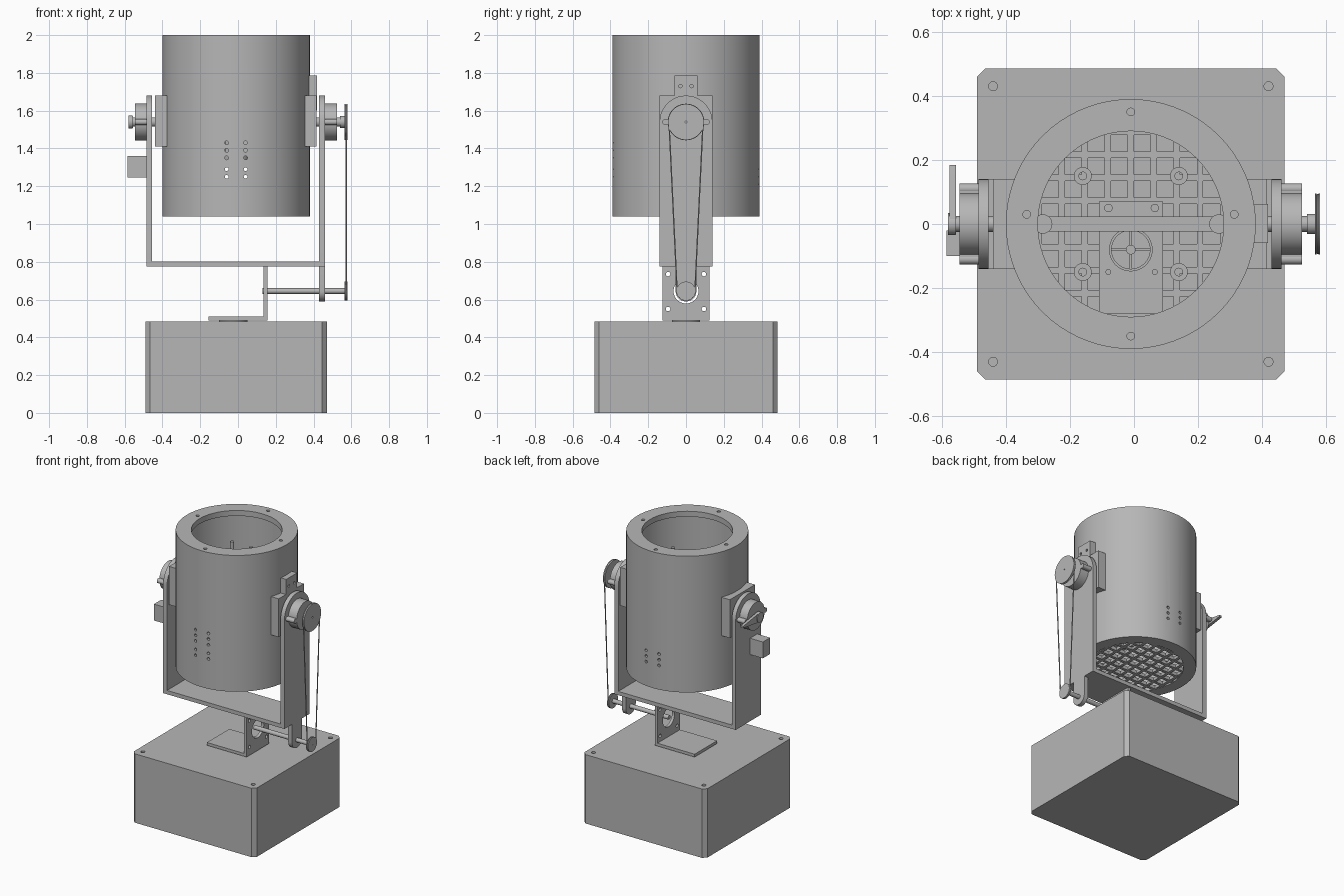
import bpy, bmesh, math
from mathutils import Vector

if "Cube" in bpy.data.objects:
    bpy.data.objects.remove(bpy.data.objects["Cube"], do_unlink=True)

grey = bpy.data.materials.new("plain_grey")
grey.use_nodes = True
grey.diffuse_color = (0.47, 0.47, 0.47, 1)
grey.node_tree.nodes["Principled BSDF"].inputs["Base Color"].default_value = (0.47, 0.47, 0.47, 1)

CX = -0.01          # barrel centre
AXLE = 1.54         # tilt axis height
SHAFT = 0.645       # drive shaft height


def finish(name, bm):
    bmesh.ops.recalc_face_normals(bm, faces=bm.faces)
    mesh = bpy.data.meshes.new(name)
    bm.to_mesh(mesh)
    bm.free()
    mesh.materials.append(grey)
    ob = bpy.data.objects.new(name, mesh)
    bpy.context.collection.objects.link(ob)
    return ob


def prism(name, pts, lo, hi, axis="x"):
    """Extrude a 2D outline: (y, z) along x, or (x, y) along z."""
    bm = bmesh.new()
    place = (lambda p, h: (h, *p)) if axis == "x" else (lambda p, h: (*p, h))
    face = bm.faces.new([bm.verts.new(place(p, lo)) for p in pts])
    new = bmesh.ops.extrude_face_region(bm, geom=[face])["geom"]
    step = Vector(place((0, 0), hi - lo))
    bmesh.ops.translate(bm, verts=[v for v in new if isinstance(v, bmesh.types.BMVert)], vec=step)
    return finish(name, bm)


def box(name, x, y, z):
    return prism(name, [(x[0], y[0]), (x[1], y[0]), (x[1], y[1]), (x[0], y[1])], z[0], z[1], "z")


def arc(r, centre, start, end, n=20):
    return [(centre[0] + r * math.cos(math.radians(start + (end - start) * i / n)),
             centre[1] + r * math.sin(math.radians(start + (end - start) * i / n))) for i in range(n + 1)]


def disc(name, r, centre, lo, hi, axis="x", n=40):
    return prism(name, arc(r, centre, 0, 360, n)[:-1], lo, hi, axis)


def lathe(name, profile, centre, axis="z", n=72):
    """Spin a closed (radius, height) outline around the axis."""
    bm = bmesh.new()
    rings = []
    for i in range(n):
        c, s = math.cos(math.tau * i / n), math.sin(math.tau * i / n)
        ring = []
        for r, h in profile:
            a, b = centre[0] + r * c, centre[1] + r * s
            ring.append(bm.verts.new((a, b, h) if axis == "z" else (h, a, b)))
        rings.append(ring)
    k = len(profile)
    for i in range(n):
        p, q = rings[i], rings[(i + 1) % n]
        for j in range(k):
            bm.faces.new((p[j], q[j], q[(j + 1) % k], p[(j + 1) % k]))
    return finish(name, bm)


def bake(ob):
    dg = bpy.context.evaluated_depsgraph_get()
    mesh = bpy.data.meshes.new_from_object(ob.evaluated_get(dg))
    ob.modifiers.clear()
    ob.data = mesh


def drill(ob, cutters):
    for c in cutters:
        m = ob.modifiers.new("hole", "BOOLEAN")
        m.operation, m.solver, m.object = "DIFFERENCE", "EXACT", c
    bake(ob)
    for c in cutters:
        bpy.data.objects.remove(c, do_unlink=True)


# Base box with chamfered corners and screw holes
x0, x1, w, c = -0.49, 0.47, 0.485, 0.025
base = prism("base_box", [(x0 + c, -w), (x1 - c, -w), (x1, c - w), (x1, w - c),
                          (x1 - c, w), (x0 + c, w), (x0, w - c), (x0, c - w)], 0, 0.485, "z")
drill(base, [disc("cut", 0.014, (x, y), 0.43, 0.6, "z", 16) for x in (-0.44, 0.42) for y in (-0.43, 0.43)])
disc("turntable_disc", 0.075, (-0.025, 0), 0.48, 0.492, "z")

# L bracket carrying the yoke
box("bracket_foot", (-0.155, 0.155), (-0.125, 0.125), (0.49, 0.51))
plate = box("bracket_plate", (0.135, 0.155), (-0.125, 0.125), (0.49, 0.775))
drill(plate, [disc("cut", 0.066, (0, SHAFT), 0.1, 0.2)] +
      [disc("cut", 0.012, (y, z), 0.1, 0.2, n=16) for y in (-0.095, 0.095) for z in (0.55, 0.735)])

# Yoke: crossbar, left arm, right arm with a shaft tongue
box("yoke_crossbar", (-0.485, 0.46), (-0.14, 0.14), (0.775, 0.802))
top = arc(0.14, (0, AXLE), 0, 180)
prism("yoke_left_arm", top + [(-0.14, 0.775), (0.14, 0.775)], -0.485, -0.455)
tongue = arc(0.055, (0, SHAFT), 180, 360)
prism("yoke_right_arm", top + [(-0.14, 0.775), (-0.055, 0.775)] + tongue
      + [(0.055, 0.775), (0.14, 0.775)], 0.43, 0.46)

# Barrel with inner lip, screw holes in the rim and vent holes
barrel = lathe("barrel", [(0.39, 1.04), (0.39, 2.0), (0.29, 2.0), (0.29, 1.962),
                          (0.365, 1.962), (0.365, 1.07), (0.31, 1.07), (0.31, 1.04)], (CX, 0))
cuts = [disc("cut", 0.012, p, 1.975, 2.1, "z", 16)
        for p in ((CX, 0.35), (CX, -0.35), (-0.335, 0.03), (0.313, 0.03))]


def vent(x, z, side):
    ob = disc("cut", 0.01, (x, z), 0.3, 0.45, "z", 12)
    for v in ob.data.vertices:
        a, b, h = v.co
        v.co = (a, side * h, b)
    if side > 0:
        ob.data.flip_normals()
    return ob


for x in (-0.06, 0.04):
    cuts += [vent(x, z, -1) for z in (1.25, 1.29, 1.35, 1.39, 1.43)]
    cuts += [vent(x, z, 1) for z in (1.21, 1.25, 1.29)]
for ob in cuts:
    bm = bmesh.new()
    bm.from_mesh(ob.data)
    bmesh.ops.recalc_face_normals(bm, faces=bm.faces)
    bm.to_mesh(ob.data)
    bm.free()
drill(barrel, cuts)

# Floor grille
for i in range(-4, 5):
    d = 0.072 * i
    half = math.sqrt(0.325 ** 2 - d * d)
    box("grille_bar_long", (CX - half, CX + half), (d - 0.01, d + 0.01), (1.042, 1.066))
    box("grille_bar_cross", (CX + d - 0.01, CX + d + 0.01), (-half, half), (1.043, 1.065))

# Inner fittings: bosses, mounting plate, cross strap, pins and fan ring
for x in (-0.16, 0.14):
    for y in (-0.15, 0.15):
        lathe("floor_boss", [(0.028, 1.06), (0.028, 1.12), (0.012, 1.12), (0.012, 1.06)], (x, y), n=24)
box("mounting_plate", (-0.11, 0.09), (-0.28, 0.07), (1.30, 1.32))
box("cross_strap", (-0.372, 0.352), (-0.024, 0.024), (1.50, 1.52))
for x in (-0.08, 0.065):
    disc("pin", 0.013, (x, 0.05), 1.32, 1.88, "z", 16)
    disc("plate_screw", 0.009, (x, -0.15), 1.32, 1.34, "z", 12)
for x in (-0.285, 0.265):
    disc("strap_stud", 0.03, (x, 0), 1.49, 1.53, "z", 24)
fan = (CX, -0.08)
lathe("fan_ring", [(0.068, 1.32), (0.068, 1.36), (0.06, 1.36), (0.06, 1.32)], fan, n=40)
disc("fan_hub", 0.015, fan, 1.32, 1.365, "z", 20)
box("fan_spoke_x", (CX - 0.064, CX + 0.064), (-0.084, -0.076), (1.33, 1.35))
box("fan_spoke_y", (CX - 0.004, CX + 0.004), (-0.144, -0.016), (1.331, 1.349))

# Trunnion blocks, axles and bearings on both sides
box("left_trunnion_block", (-0.44, -0.375), (-0.14, 0.14), (1.41, 1.68))
box("right_trunnion_block", (0.35, 0.415), (-0.14, 0.14), (1.41, 1.68))
tab = box("right_block_tab", (0.372, 0.418), (-0.06, 0.062), (1.6, 1.787))
drill(tab, [disc("cut", 0.009, (y, 1.73), 0.39, 0.45, n=12) for y in (-0.03, 0.03)])
disc("left_axle", 0.025, (0, AXLE), -0.575, -0.43)
disc("right_axle", 0.025, (0, AXLE), 0.4, 0.57)
for side, lo, hi in (("left", -0.545, -0.485), ("right", 0.46, 0.525)):
    disc(side + "_bearing", 0.097, (0, AXLE), lo, hi)
    for y in (-0.11, 0.11):
        disc(side + "_bearing_ear", 0.016, (y, AXLE), lo, hi, n=20)
    box(side + "_bearing_web", (lo, hi), (-0.11, 0.11), (AXLE - 0.014, AXLE + 0.014))

# Left pointer lever and switch box
disc("lever_hub", 0.035, (0, AXLE), -0.58, -0.558)
prism("pointer_lever", arc(0.033, (0, AXLE), 80, 280) + [(0.185, AXLE - 0.006), (0.185, AXLE + 0.006)],
      -0.576, -0.556)
box("switch_box", (-0.585, -0.485), (-0.1, -0.02), (1.245, 1.36))

# Belt drive: shaft, two grooved pulleys and the belt
disc("drive_shaft", 0.015, (0, SHAFT), 0.13, 0.58, n=24)
disc("pulley_boss", 0.032, (0, AXLE), 0.54, 0.568)
for name, r, z in (("upper_pulley", 0.095, AXLE), ("lower_pulley", 0.05, SHAFT)):
    lathe(name, [(0.005, 0.565), (r, 0.565), (r, 0.569), (r - 0.008, 0.572),
                 (r, 0.576), (r, 0.581), (0.005, 0.581)], (0, z), "x", 48)
curve = bpy.data.curves.new("belt", "CURVE")
curve.dimensions = "3D"
curve.bevel_depth = 0.004
curve.bevel_resolution = 1
path = arc(0.09, (0, AXLE), -3, 183) + arc(0.047, (0, SHAFT), 183, 357)
spline = curve.splines.new("POLY")
spline.points.add(len(path) - 1)
for p, (y, z) in zip(spline.points, path):
    p.co = (0.573, y, z, 1)
spline.use_cyclic_u = True
tmp = bpy.data.objects.new("belt_path", curve)
bpy.context.collection.objects.link(tmp)
belt_mesh = bpy.data.meshes.new_from_object(tmp.evaluated_get(bpy.context.evaluated_depsgraph_get()))
bpy.data.objects.remove(tmp, do_unlink=True)
belt_mesh.materials.clear()
belt_mesh.materials.append(grey)
bpy.context.collection.objects.link(bpy.data.objects.new("belt", belt_mesh))

# Smooth round walls, keep hard edges
for ob in bpy.context.collection.objects:
    if ob.type == "MESH" and grey.name in ob.data.materials:
        ob.select_set(True)
        bpy.context.view_layer.objects.active = ob
bpy.ops.object.shade_smooth_by_angle(angle=math.radians(30))
